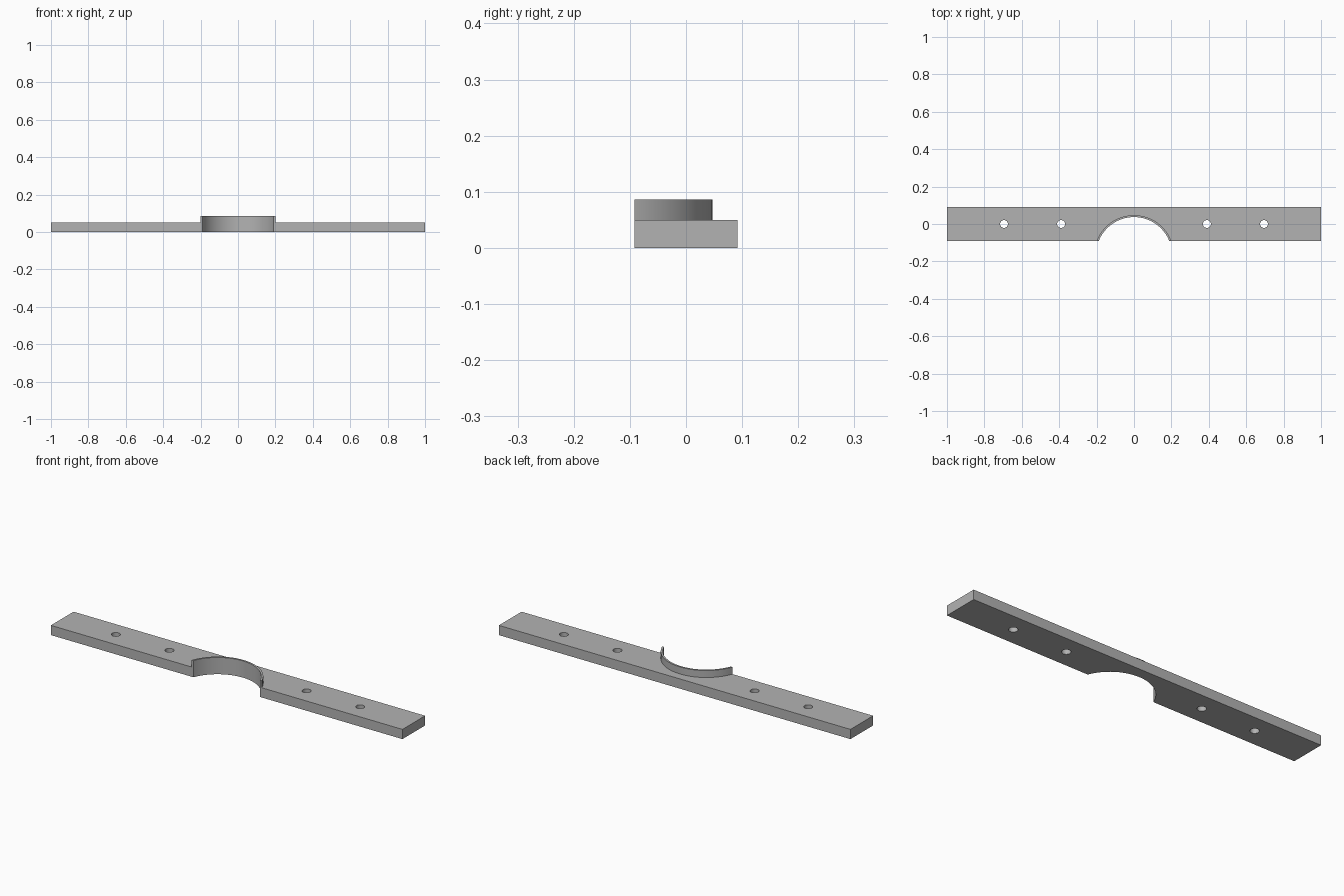
import bpy
import math

# Overall dimensions
HALF_LENGTH, HALF_WIDTH = 1.0, 0.092
BAR_HEIGHT, COLLAR_HEIGHT = 0.05, 0.086
ARC_Y, OUTER_R, INNER_R = -0.166, 0.213, 0.203
HOLE_R = 0.021

default_cube = bpy.data.objects.get("Cube")
if default_cube:
    bpy.data.objects.remove(default_cube, do_unlink=True)

# Single plain grey
grey = bpy.data.materials.new("plain_grey")
grey.use_nodes = True
colour = (0.45, 0.45, 0.45, 1)
grey.diffuse_color = colour
grey.node_tree.nodes["Principled BSDF"].inputs["Base Color"].default_value = colour


def box(name, x0, x1, y0, y1, z0, z1):
    bpy.ops.mesh.primitive_cube_add(
        size=1, location=((x0 + x1) / 2, (y0 + y1) / 2, (z0 + z1) / 2))
    obj = bpy.context.object
    obj.name = name
    obj.scale = (x1 - x0, y1 - y0, z1 - z0)
    bpy.ops.object.transform_apply(location=True, rotation=False, scale=True)
    return obj


def cylinder(name, x, y, radius, z0, z1, sides):
    bpy.ops.mesh.primitive_cylinder_add(
        vertices=sides, radius=radius, depth=z1 - z0, location=(x, y, (z0 + z1) / 2))
    obj = bpy.context.object
    obj.name = name
    return obj


def combine(target, tool, operation):
    """Apply a boolean to the target and discard the tool."""
    tool.hide_render = True
    bpy.context.view_layer.objects.active = target
    mod = target.modifiers.new("cut", "BOOLEAN")
    mod.operation, mod.solver, mod.object = operation, "EXACT", tool
    bpy.ops.object.modifier_apply(modifier=mod.name)
    bpy.data.objects.remove(tool, do_unlink=True)


# Flat bar, left wide at the front until the collar is joined
bar = box("clamp_bar", -HALF_LENGTH, HALF_LENGTH, -0.5, HALF_WIDTH, 0, BAR_HEIGHT)

# Raised thin collar around the arched recess
combine(bar, cylinder("collar", 0, ARC_Y, OUTER_R, 0.02, COLLAR_HEIGHT, 128), "UNION")
combine(bar, cylinder("recess", 0, ARC_Y, INNER_R, -0.1, 0.2, 128), "DIFFERENCE")

# Trim bar and collar flush along the front
combine(bar, box("front_trim", -2, 2, -1, -HALF_WIDTH, -0.1, 0.2), "DIFFERENCE")

# Screw holes, mirrored on both sides
for side in (-1, 1):
    for x in (0.39, 0.695):
        combine(bar, cylinder("screw_hole", side * x, 0, HOLE_R, -0.1, 0.2, 32), "DIFFERENCE")

bar.data.materials.clear()
bar.data.materials.append(grey)
for face in bar.data.polygons:
    face.material_index = 0

# Smooth the curved walls while keeping the edges crisp
bpy.ops.object.select_all(action="DESELECT")
bar.select_set(True)
bpy.context.view_layer.objects.active = bar
bpy.ops.object.shade_smooth_by_angle(angle=math.radians(30))
